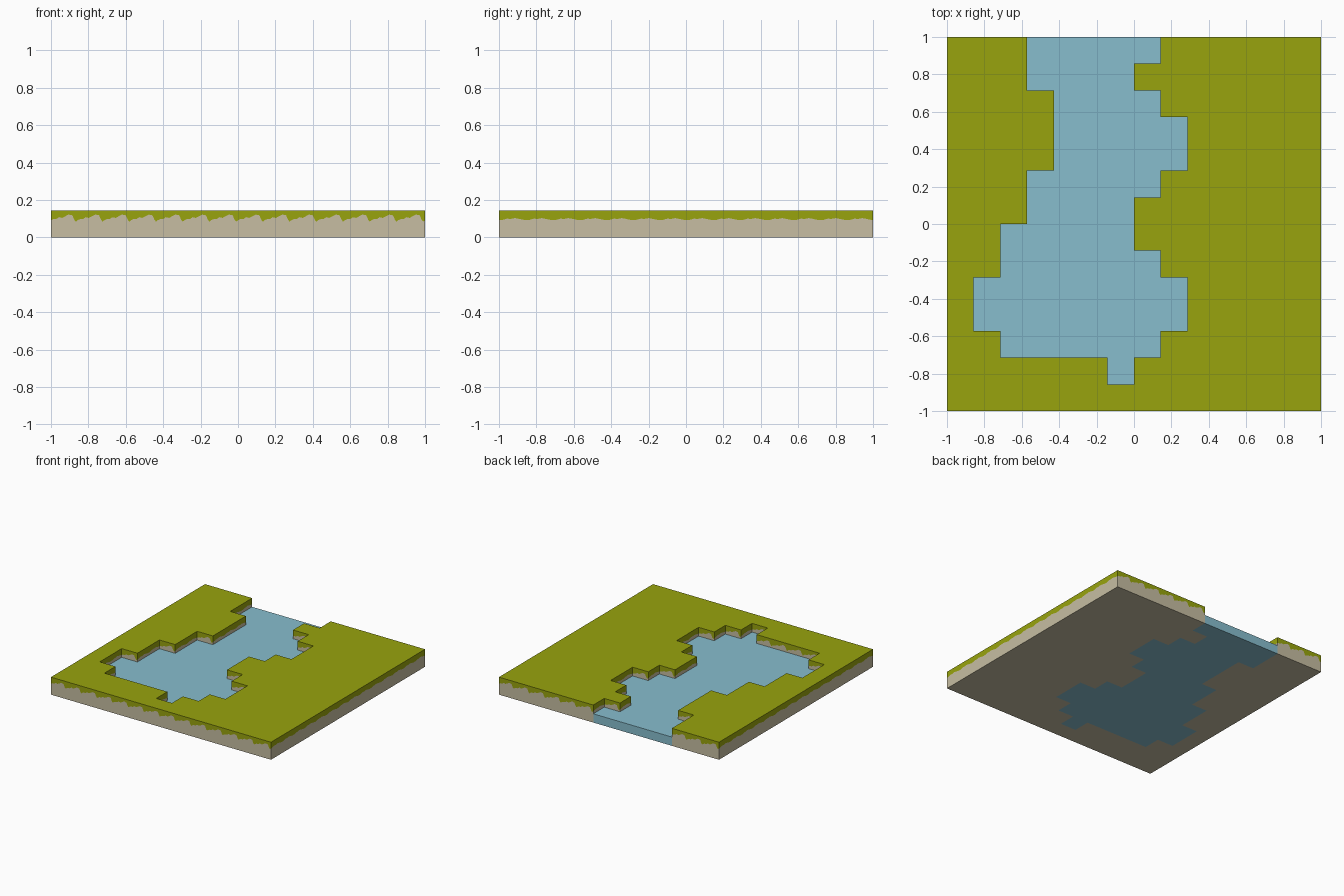
import bpy, bmesh

if "Cube" in bpy.data.objects:
    bpy.data.objects.remove(bpy.data.objects["Cube"])

S = 1 / 7             # cell size, the tile is 14 x 14 cells
TOP, WATER = 0.144, 0.072

# river span (first, last x cell edge) for each row, back row first
RIVER = [(-4, 1), (-4, 0), (-3, 1), (-3, 2), (-3, 2), (-4, 1), (-4, 0),
         (-5, 0), (-5, 1), (-6, 2), (-6, 2), (-5, 1), (-1, 0)]
river = {(x, 6 - r) for r, (a, b) in enumerate(RIVER) for x in range(a, b)}
land = {(x, y) for x in range(-7, 7) for y in range(-7, 7)} - river

# ragged grass hem along one cell: (fraction, height)
HEM_FRONT = [(0, .092), (.08, .097), (.2, .098), (.3, .108), (.42, .104), (.55, .114),
             (.66, .122), (.8, .118), (.87, .095), (.93, .084), (1, .092)]
HEM_SIDE = [(0, .092), (.15, .094), (.3, .1), (.45, .099), (.6, .103), (.75, .099),
            (.88, .095), (1, .092)]


def material(name, rgb):
    m = bpy.data.materials.new(name)
    lin = [((c / 255 + .055) / 1.055) ** 2.4 if c > 10 else c / 255 / 12.92 for c in rgb]
    m.diffuse_color = (*lin, 1)
    m.use_nodes = True
    m.node_tree.nodes["Principled BSDF"].inputs["Base Color"].default_value = m.diffuse_color
    return m


GRASS = material("grass green", (152, 164, 13))
EARTH = material("earth beige", (199, 190, 162))
BLUE = material("water blue", (135, 190, 206))


def sides(cells):
    """Border edges of a set of cells, running counter-clockwise."""
    for x, y in sorted(cells):
        for dx, dy, a, b in ((0, -1, (x, y), (x + 1, y)), (1, 0, (x + 1, y), (x + 1, y + 1)),
                             (0, 1, (x + 1, y + 1), (x, y + 1)), (-1, 0, (x, y + 1), (x, y))):
            if (x + dx, y + dy) not in cells:
                yield a, b


def build(name, cells, top, mats, hem):
    bm = bmesh.new()

    def face(pts, mat=0):
        bm.faces.new([bm.verts.new(p) for p in pts]).material_index = mat

    # caps
    for x, y in sorted(cells):
        ring = [(x * S, y * S), ((x + 1) * S, y * S), ((x + 1) * S, (y + 1) * S), (x * S, (y + 1) * S)]
        face([(*p, top) for p in ring], 0)
        face([(*p, 0) for p in reversed(ring)], len(mats) - 1)
    # walls, split by the grass hem where wanted
    for (ax, ay), (bx, by) in sides(cells):
        a, b = (ax * S, ay * S), (bx * S, by * S)
        if hem:
            prof = HEM_FRONT if ay == by else HEM_SIDE
            line = [(a[0] + (b[0] - a[0]) * t, a[1] + (b[1] - a[1]) * t, z) for t, z in prof]
            face(line + [(*b, top), (*a, top)], 0)
            face([(*a, 0), (*b, 0)] + line[::-1], 1)
        else:
            face([(*a, 0), (*b, 0), (*b, top), (*a, top)])
    bmesh.ops.remove_doubles(bm, verts=bm.verts, dist=1e-5)
    # join coplanar cells of the same colour
    bmesh.ops.dissolve_limit(bm, angle_limit=0.01, verts=bm.verts, edges=bm.edges,
                             delimit={'MATERIAL'})
    bmesh.ops.triangulate(bm, faces=[f for f in bm.faces if len(f.verts) > 4])
    me = bpy.data.meshes.new(name)
    bm.to_mesh(me)
    bm.free()
    for m in mats:
        me.materials.append(m)
    bpy.context.collection.objects.link(bpy.data.objects.new(name, me))


build("river_bank", land, TOP, [GRASS, EARTH], True)
build("river_water", river, WATER, [BLUE], False)
